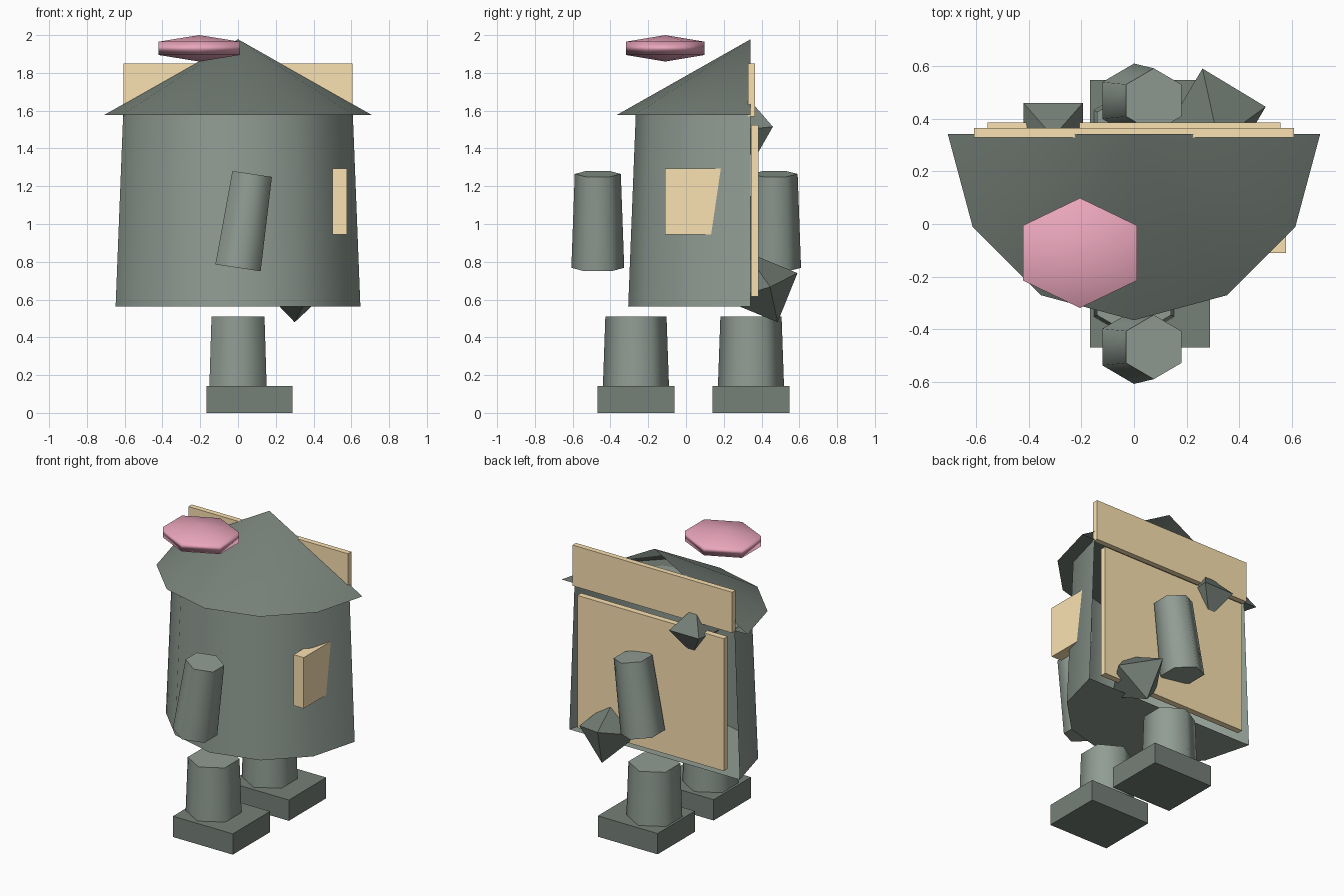
import bpy, bmesh
from math import sin, cos, pi, radians
from mathutils import Vector, Matrix

if "Cube" in bpy.data.objects:
    bpy.data.objects.remove(bpy.data.objects["Cube"])


def material(name, rgb):
    m = bpy.data.materials.new(name)
    m.diffuse_color = (*rgb, 1)
    m.use_nodes = True
    m.node_tree.nodes["Principled BSDF"].inputs["Base Color"].default_value = m.diffuse_color
    return m


TAN = material("tan", (0.96, 0.76, 0.44))
PINK = material("pink", (0.82, 0.38, 0.50))
SAGE = material("sage", (0.28, 0.335, 0.295))
SLATE = material("slate", (0.18, 0.215, 0.188))


def finish(name, bm, mat, smooth=None):
    bmesh.ops.remove_doubles(bm, verts=bm.verts, dist=1e-5)
    bmesh.ops.recalc_face_normals(bm, faces=bm.faces)
    me = bpy.data.meshes.new(name)
    bm.to_mesh(me)
    bm.free()
    ob = bpy.data.objects.new(name, me)
    bpy.context.collection.objects.link(ob)
    me.materials.append(mat)
    if smooth:
        bpy.ops.object.select_all(action='DESELECT')
        ob.select_set(True)
        bpy.context.view_layer.objects.active = ob
        bpy.ops.object.shade_smooth_by_angle(angle=radians(smooth))
    return ob


def box(name, lo, hi, mat):
    lo, hi = Vector(lo), Vector(hi)
    bm = bmesh.new()
    bmesh.ops.create_cube(bm, size=1, matrix=Matrix.Translation((lo + hi) / 2)
                          @ Matrix.Diagonal((*(hi - lo), 1)))
    return finish(name, bm, mat)


def half_round(name, r0, r1, z0, z1, mat, y=0.342):
    """Front half of a 12-sided frustum, capped top and bottom, open at the back."""
    bm = bmesh.new()
    a, b = [[bm.verts.new((r * cos(pi + i * pi / 6), y + r * sin(pi + i * pi / 6), z))
             for i in range(7)] for r, z in ((r0, z0), (r1, z1))]
    for i in range(6):
        bm.faces.new((a[i], a[i + 1], b[i + 1], b[i]))
    bm.faces.new(a[::-1])
    if r1 > 0.01:
        bm.faces.new(b)
    return finish(name, bm, mat, 65)


def hex_limb(name, bottom, top, r0, r1):
    """Six-sided tapered limb between two points, corners facing front and back."""
    p, q = Vector(bottom), Vector(top)
    axis = (q - p).normalized()
    v = Vector((0, 1, 0))
    u = v.cross(axis)
    bm = bmesh.new()
    a, b = [[bm.verts.new(c + r * (v * cos(i * pi / 3) + u * sin(i * pi / 3)))
             for i in range(6)] for c, r in ((p, r0), (q, r1))]
    for i in range(6):
        j = (i + 1) % 6
        bm.faces.new((a[i], a[j], b[j], b[i]))
    bm.faces.new(a[::-1])
    bm.faces.new(b)
    return finish(name, bm, SAGE, 65)


def stone(name, centre, axes):
    """Octahedron from its centre and three half-axes."""
    bm = bmesh.new()
    c = Vector(centre)
    for a in axes:
        bm.verts.new(c + Vector(a))
        bm.verts.new(c - Vector(a))
    bmesh.ops.convex_hull(bm, input=bm.verts)
    return finish(name, bm, SLATE)


# Half-round body and roof
half_round("body", 0.648, 0.608, 0.563, 1.58, SAGE)
half_round("roof", 0.707, 0.0, 1.578, 1.978, SLATE)

# Back boards and side window
box("back_board", (-0.557, 0.343, 0.615), (0.557, 0.385, 1.525), TAN)
box("sign_board", (-0.607, 0.328, 1.57), (0.607, 0.365, 1.85), TAN)
box("window", (0.5, -0.11, 0.945), (0.577, 0.19, 1.295), TAN)

# Legs, feet and arms
for side, leg_y, arm_y in (("front", -0.265, -0.467), ("back", 0.344, 0.469)):
    hex_limb(side + "_leg", (0, leg_y, 0.14), (0, leg_y, 0.51), 0.175, 0.162)
    box(side + "_foot", (-0.167, leg_y - 0.203, 0), (0.288, leg_y + 0.203, 0.143), SLATE)
    hex_limb(side + "_arm", (0, arm_y, 0.768), (0.075, arm_y, 1.265), 0.14, 0.122)

# Pink puff: a coarse sphere squashed flat, shaded as a true ellipsoid
centre, size = Vector((-0.205, -0.11, 1.93)), Vector((0.289, 0.241, 0.07))
bm = bmesh.new()
bmesh.ops.create_uvsphere(bm, u_segments=6, v_segments=3, radius=1,
                          matrix=Matrix.Translation(centre) @ Matrix.Diagonal((*size, 1)))
puff = finish("puff", bm, PINK)
for p in puff.data.polygons:
    p.use_smooth = True
normals = []
for v in puff.data.vertices:
    d = v.co - centre
    normals.append(Vector(d[i] / size[i] ** 2 for i in range(3)).normalized())
puff.data.normals_split_custom_set_from_vertices(normals)

# Stones stuck in the back
stone("lower_stone", (0.31, 0.4, 0.667),
      ((-0.05, 0.19, 0.073), (-0.01, 0.085, -0.187), (0.19, 0.045, 0)))
stone("upper_stone", (-0.307, 0.347, 1.504),
      ((-0.113, 0.113, 0.011), (0.113, 0.113, 0.011), (0, -0.016, 0.159)))
